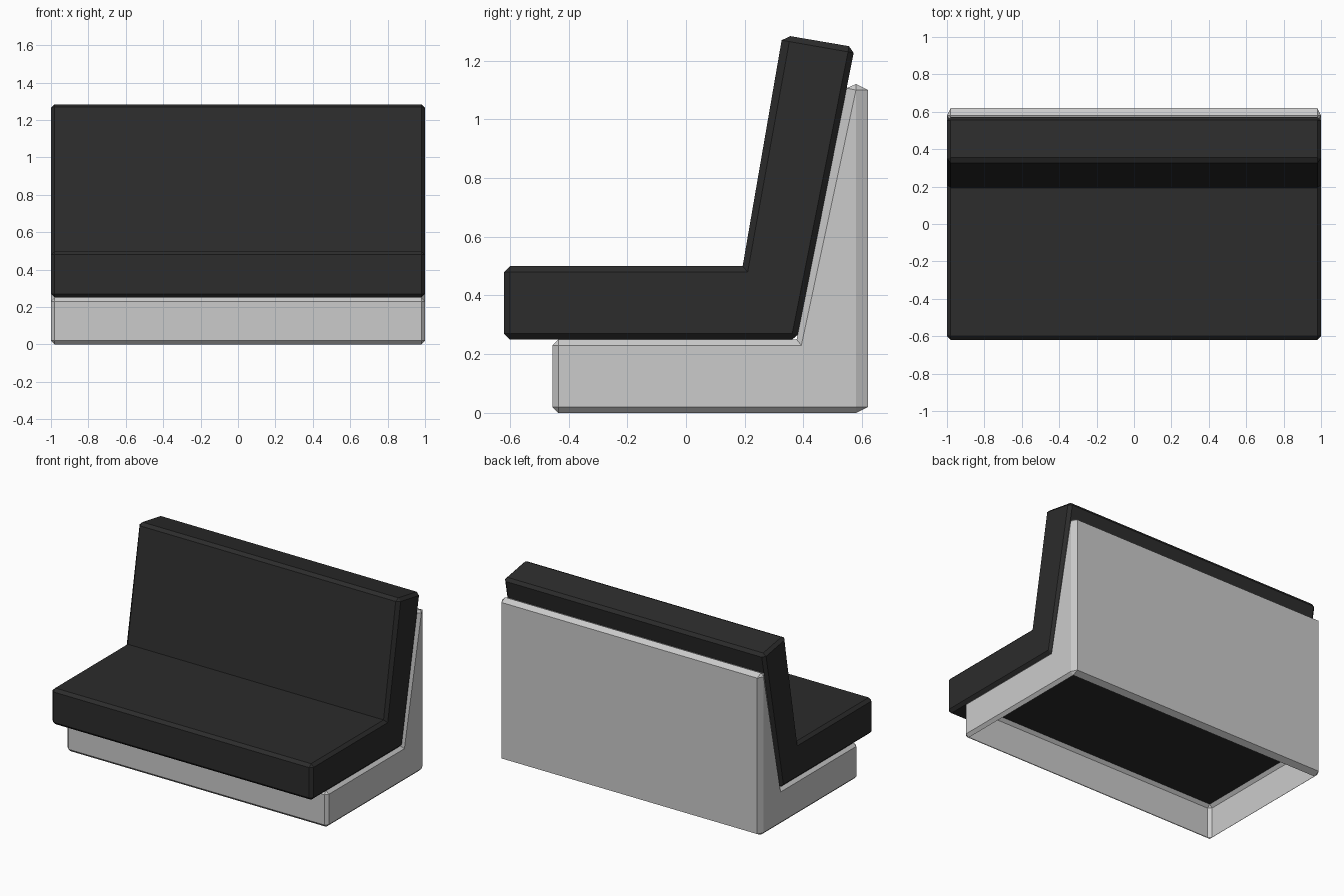
import bpy, bmesh
from mathutils import Vector

if "Cube" in bpy.data.objects:
    bpy.data.objects.remove(bpy.data.objects["Cube"])


def chamfered_prism(name, corners, caps, concave, open_edges=(), half=1.0, edge=0.02):
    """Extrude a counter-clockwise (y, z) outline along x with flat chamfers.
    corners: sharp outline, caps: inset outline of the end faces."""
    bm = bmesh.new()
    P = [Vector(p) for p in corners]
    Q = [Vector(q) for q in caps]
    n = len(P)

    def foot(q, a, b):
        d = (b - a).normalized()
        return a + d * (q - a).dot(d)

    sides = {}
    for s in (1, -1):
        rows = []
        for i in range(n):
            def vert(p, x):
                return bm.verts.new((s * x, p.x, p.y))
            if i in concave:
                a = b = vert(P[i], half - edge)
            else:
                a = vert(foot(Q[i], P[i - 1], P[i]), half - edge)
                b = vert(foot(Q[i], P[i], P[(i + 1) % n]), half - edge)
            rows.append((a, b, vert(Q[i], half)))
        sides[s] = rows

        def face(vs):
            bm.faces.new(vs if s > 0 else vs[::-1])

        # end cap, edge chamfers and corner triangles
        face([r[2] for r in rows])
        for i in range(n):
            a, b, q = rows[i]
            a2, _, q2 = rows[(i + 1) % n]
            face([b, a2, q2, q])
            if a is not b:
                face([a, b, q])

    # long faces joining both ends
    R, L = sides[1], sides[-1]
    for i in range(n):
        j = (i + 1) % n
        if i not in concave:
            bm.faces.new([R[i][0], L[i][0], L[i][1], R[i][1]])
        if i not in open_edges:
            bm.faces.new([R[i][1], L[i][1], L[j][0], R[j][0]])
    bmesh.ops.dissolve_degenerate(bm, dist=1e-5, edges=bm.edges[:])
    mesh = bpy.data.meshes.new(name)
    bm.to_mesh(mesh)
    bm.free()
    ob = bpy.data.objects.new(name, mesh)
    bpy.context.collection.objects.link(ob)
    return ob


# one-piece seat and backrest cushion
cushion = chamfered_prism(
    "bench_cushion",
    [(-.62, .25), (.378, .25), (.575, 1.246), (.329, 1.288), (.193, .50), (-.62, .50)],
    [(-.60, .27), (.362, .27), (.552, 1.23), (.352, 1.265), (.21, .48), (-.60, .48)],
    concave={4})
black = bpy.data.materials.new("black_upholstery")
black.diffuse_color = (.025, .025, .025, 1)
black.use_nodes = True
black.node_tree.nodes["Principled BSDF"].inputs["Base Color"].default_value = black.diffuse_color
cushion.data.materials.append(black)

# hollow base shell, open underneath and where the cushion covers it
chamfered_prism(
    "bench_base",
    [(-.455, 0), (.62, 0), (.62, 1.12), (.55, 1.12), (.377, .25), (-.455, .25)],
    [(-.435, .02), (.58, .02), (.58, 1.10), (.579, 1.10), (.393, .23), (-.435, .23)],
    concave={4}, open_edges={0, 3, 4})
